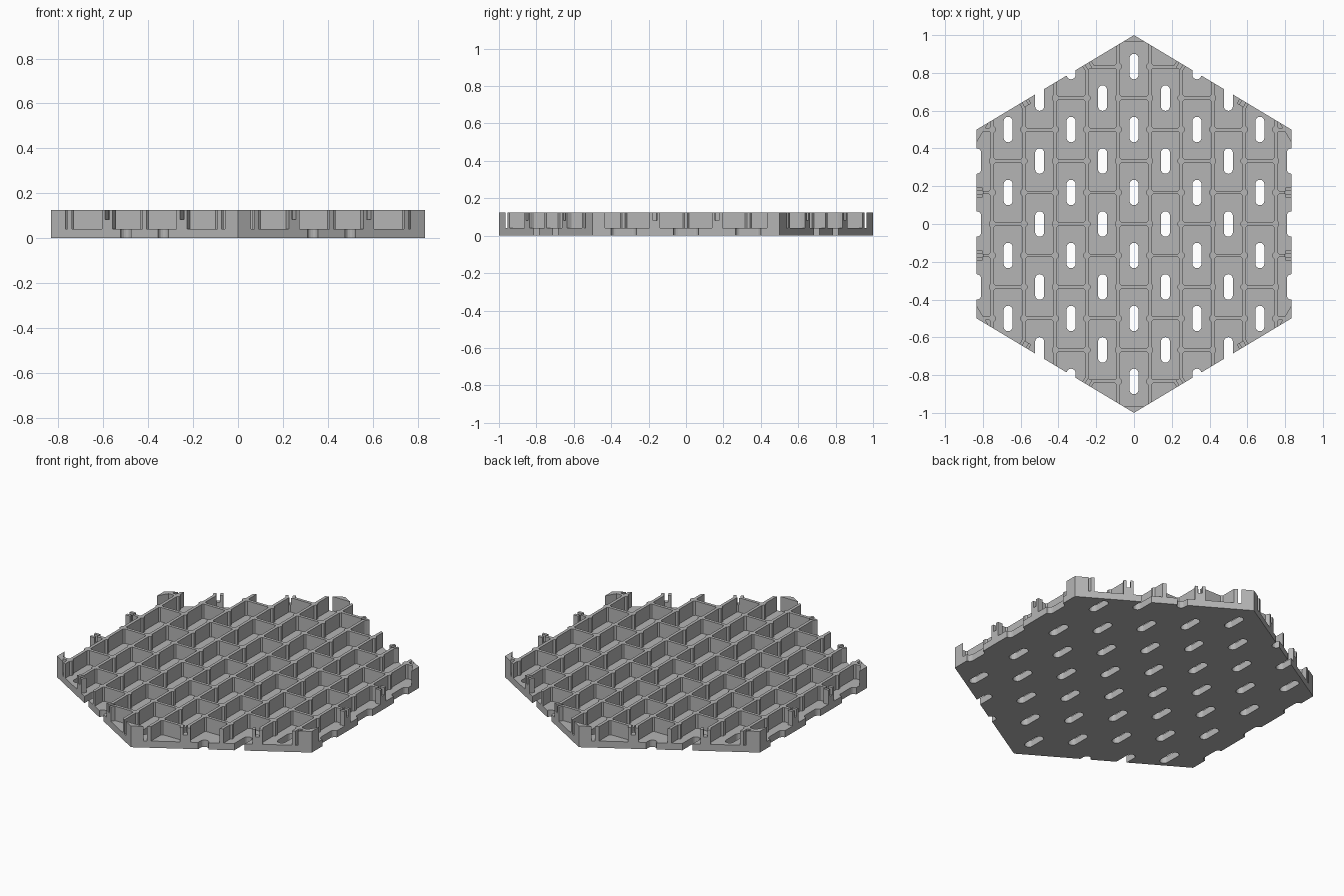
import bpy, bmesh, math
from mathutils import Matrix, Vector

cube = bpy.data.objects.get("Cube")
if cube:
    bpy.data.objects.remove(cube)

HEIGHT, FLOOR = 0.125, 0.04      # overall height, base plate thickness
HALF_W = 0.833                   # half width across the flats
P = HALF_W / 5                   # grid pitch
WALL = 0.018

grey = bpy.data.materials.new("plain grey")
grey.use_nodes = True
colour = (0.46, 0.46, 0.46, 1)
grey.diffuse_color = colour
grey.node_tree.nodes["Principled BSDF"].inputs["Base Color"].default_value = colour


def prism(bm, outline, z0, z1):
    """Extrude a flat outline between two heights."""
    face = bm.faces.new([bm.verts.new((x, y, z0)) for x, y in outline])
    top = bmesh.ops.extrude_face_region(bm, geom=[face])["geom"]
    verts = [v for v in top if isinstance(v, bmesh.types.BMVert)]
    bmesh.ops.translate(bm, verts=verts, vec=(0, 0, z1 - z0))


def rect(x, y, w, d, angle=0):
    turn = Matrix.Rotation(angle, 2)
    centre = Vector((x, y))
    return [centre + turn @ Vector((sx * w / 2, sy * d / 2))
            for sx, sy in ((-1, -1), (1, -1), (1, 1), (-1, 1))]


def disc(x, y, r, n):
    return [(x + r * math.cos(2 * math.pi * (i + 0.5) / n),
             y + r * math.sin(2 * math.pi * (i + 0.5) / n)) for i in range(n)]


def slot(x, y, r, length):
    """Outline with two rounded ends."""
    pts = []
    for i in range(18):
        a = math.pi * (i % 9) / 8 + math.pi * (i // 9)
        shift = (length / 2 - r) * (1 if i < 9 else -1)
        pts.append((x + r * math.cos(a), y + shift + r * math.sin(a)))
    return pts


def build(name, outlines, z0, z1):
    bm = bmesh.new()
    for outline in outlines:
        prism(bm, outline, z0, z1)
    bmesh.ops.recalc_face_normals(bm, faces=bm.faces)
    mesh = bpy.data.meshes.new(name)
    bm.to_mesh(mesh)
    bm.free()
    mesh.materials.append(grey)
    obj = bpy.data.objects.new(name, mesh)
    bpy.context.collection.objects.link(obj)
    return obj


def combine(target, other, operation):
    """Apply a boolean and discard the helper."""
    mod = target.modifiers.new(operation.lower(), "BOOLEAN")
    mod.operation, mod.object, mod.solver = operation, other, "EXACT"
    bpy.context.view_layer.objects.active = target
    bpy.ops.object.modifier_apply(modifier=mod.name)
    bpy.data.objects.remove(other)


hexagon = [(0, -1), (HALF_W, -0.5), (HALF_W, 0.5), (0, 1), (-HALF_W, 0.5), (-HALF_W, -0.5)]
wall_x = [(i + 0.5) * P for i in range(-5, 5)]
STEP = 1 / 6
sites = [(i, j) for i in range(-5, 6) for j in range(-6, 7)]

# Base plate with staggered drain slots
plate = build("base_plate", [hexagon], 0, FLOOR)
slots = build("slot_cutter", [slot(i * P, j * STEP, 0.024, 0.135)
                              for i, j in sites if (i + j) % 2], -0.1, 0.1)
combine(plate, slots, "DIFFERENCE")

# Long ribs, staggered cross ribs and round pillars where they meet
BASE = FLOOR - 0.005
ribs = build("rib_grid", [rect(x, 0, WALL, 2.2) for x in wall_x], BASE, HEIGHT)
cross = build("cross_ribs", [rect(i * P, j * STEP, P, WALL)
                             for i, j in sites if (i + j) % 2 == 0], BASE, HEIGHT)
combine(ribs, cross, "UNION")
pillars = build("pillars", [disc(x, j * STEP, 0.02, 8)
                            for x in wall_x for j in range(-6, 7)], BASE, HEIGHT)
combine(ribs, pillars, "UNION")

# Rim clips on every side, corner posts, and the clip notches
clips, notches, corners = [], [], []
for k, (x, y) in enumerate(hexagon):
    a, b = Vector((x, y)), Vector(hexagon[(k + 1) % 6])
    along = (b - a).normalized()
    angle = math.atan2(along.y, along.x)
    for t in (1 / 3, 2 / 3):
        mid = a.lerp(b, t if k % 3 == 1 else (0.3 if t < 0.5 else 0.7))
        clips.append(rect(mid.x, mid.y, 0.055, 0.06, angle))
        notches.append(rect(mid.x, mid.y, 0.022, 0.065, angle))
    corners.append(rect(x, y, 0.07, 0.2, math.atan2(y, x)))
combine(ribs, build("rim_clips", clips, BASE, HEIGHT), "UNION")
combine(ribs, build("corner_posts", corners, BASE, HEIGHT), "UNION")
combine(ribs, build("rim_trim", [hexagon], -0.1, 0.3), "INTERSECT")
combine(ribs, build("notch_cutter", notches, 0.082, 0.3), "DIFFERENCE")
